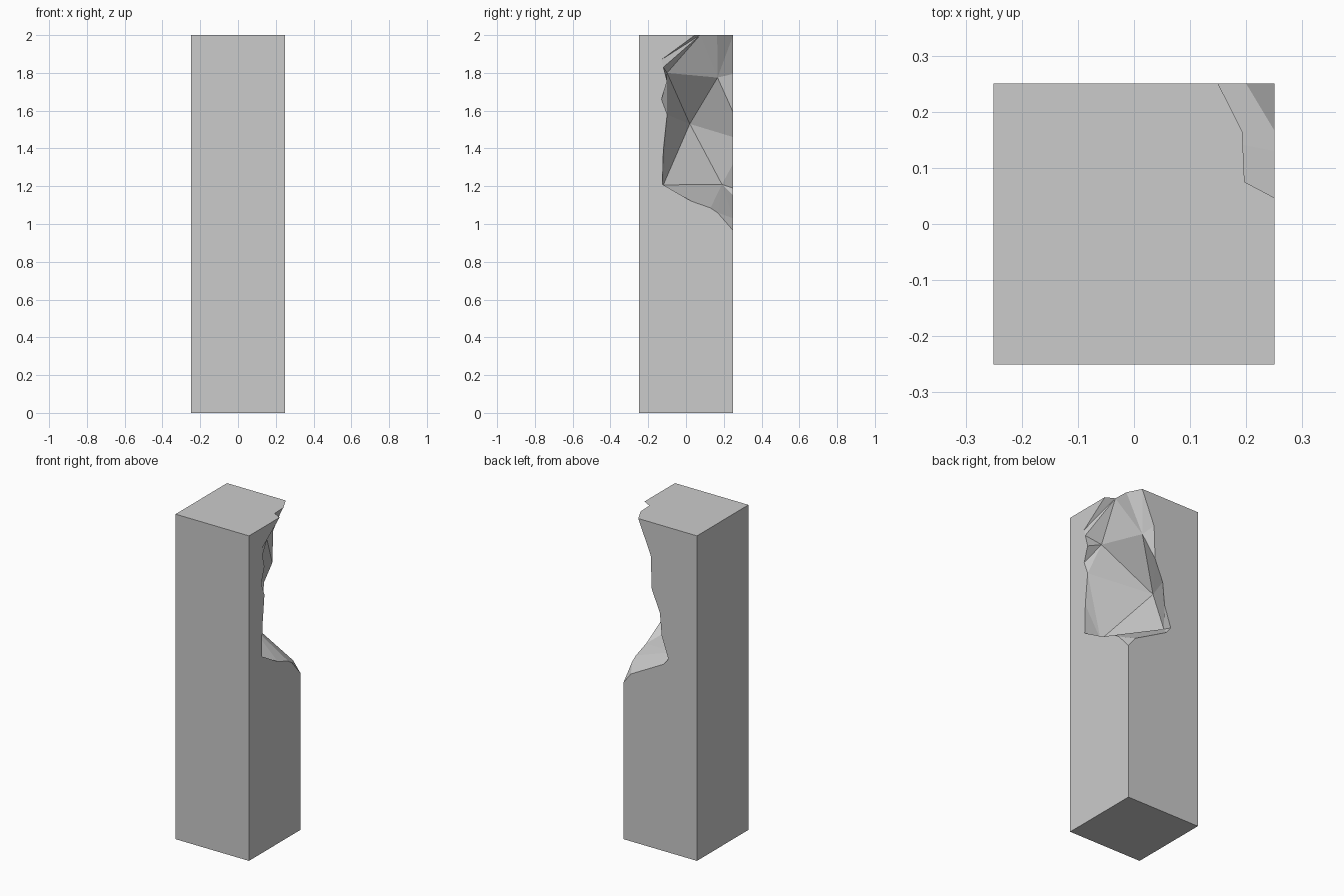
import bpy
import bmesh

if "Cube" in bpy.data.objects:
    bpy.data.objects.remove(bpy.data.objects["Cube"])

H, TOP = 0.25, 2.0
bm = bmesh.new()
v = {}


def add(name, x, y, z):
    v[name] = bm.verts.new((x, y, z))


def face(names):
    bm.faces.new([v[n] for n in names])


# Square column corners (the back right top corner is broken off)
for name, x, y in (("a", -H, -H), ("b", H, -H), ("c", H, H), ("d", -H, H)):
    add(name + "0", x, y, 0)
    if name != "c":
        add(name + "1", x, y, TOP)

# Break line on the right face (y, z), top to bottom
right_line = [(0.047, TOP), (-0.13, 1.87), (-0.12, 1.83), (-0.10, 1.755),
              (-0.13, 1.66), (-0.10, 1.58), (-0.12, 1.39), (-0.125, 1.21),
              (0.03, 1.12), (0.13, 1.085), (0.167, 1.06), (H, 0.965)]
for i, (y, z) in enumerate(right_line):
    add(f"R{i}", H, y, z)

# Break line on the back face (x, z), top to bottom
back_line = [(0.15, TOP), (0.065, 1.795), (0.058, 1.59), (0.003, 1.46),
             (-0.01, 1.32), (-0.055, 1.19), (-0.024, 1.15), (0.20, 1.03)]
for i, (x, z) in enumerate(back_line):
    add(f"K{i}", x, H, z)

# Points on the top break line and inside the broken hollow
add("T2", 0.197, 0.075, TOP)
add("T3", 0.193, 0.165, TOP)
add("A", 0.08, 0.167, 1.775)
add("B", -0.12, 0.02, 1.53)
add("C", -0.055, 0.19, 1.21)
add("D", 0.15, -0.10, 1.80)
add("E", 0.14, -0.12, 1.207)

# Column sides
face(["a0", "b0", "c0", "d0"])
face(["a0", "b0", "b1", "a1"])
face(["a0", "d0", "d1", "a1"])
face(["b1", "R0", "T2", "T3", "K0", "d1", "a1"])
face(["b0", "c0"] + [f"R{i}" for i in range(11, -1, -1)] + ["b1"])
face(["d0", "d1"] + [f"K{i}" for i in range(8)] + ["R11", "c0"])

# Broken facets as triangle fans around each inner point
fans = {
    "T2": "R0 R1 R2 D A T3",
    "A": "T3 K0 K1 K2 B D",
    "B": "K2 K3 C E R5 D",
    "C": "K3 K4 K5 K6 K7 R10 R9 R8 E",
    "D": "R2 R3 R4 R5",
    "E": "R5 R6 R7 R8",
    "R11": "R10 K7",
}
for centre, ring in fans.items():
    ring = ring.split()
    for p, q in zip(ring, ring[1:]):
        face([centre, p, q])

bmesh.ops.recalc_face_normals(bm, faces=bm.faces[:])
mesh = bpy.data.meshes.new("broken_pillar")
bm.to_mesh(mesh)
bm.free()
bpy.context.collection.objects.link(bpy.data.objects.new("broken_pillar", mesh))
